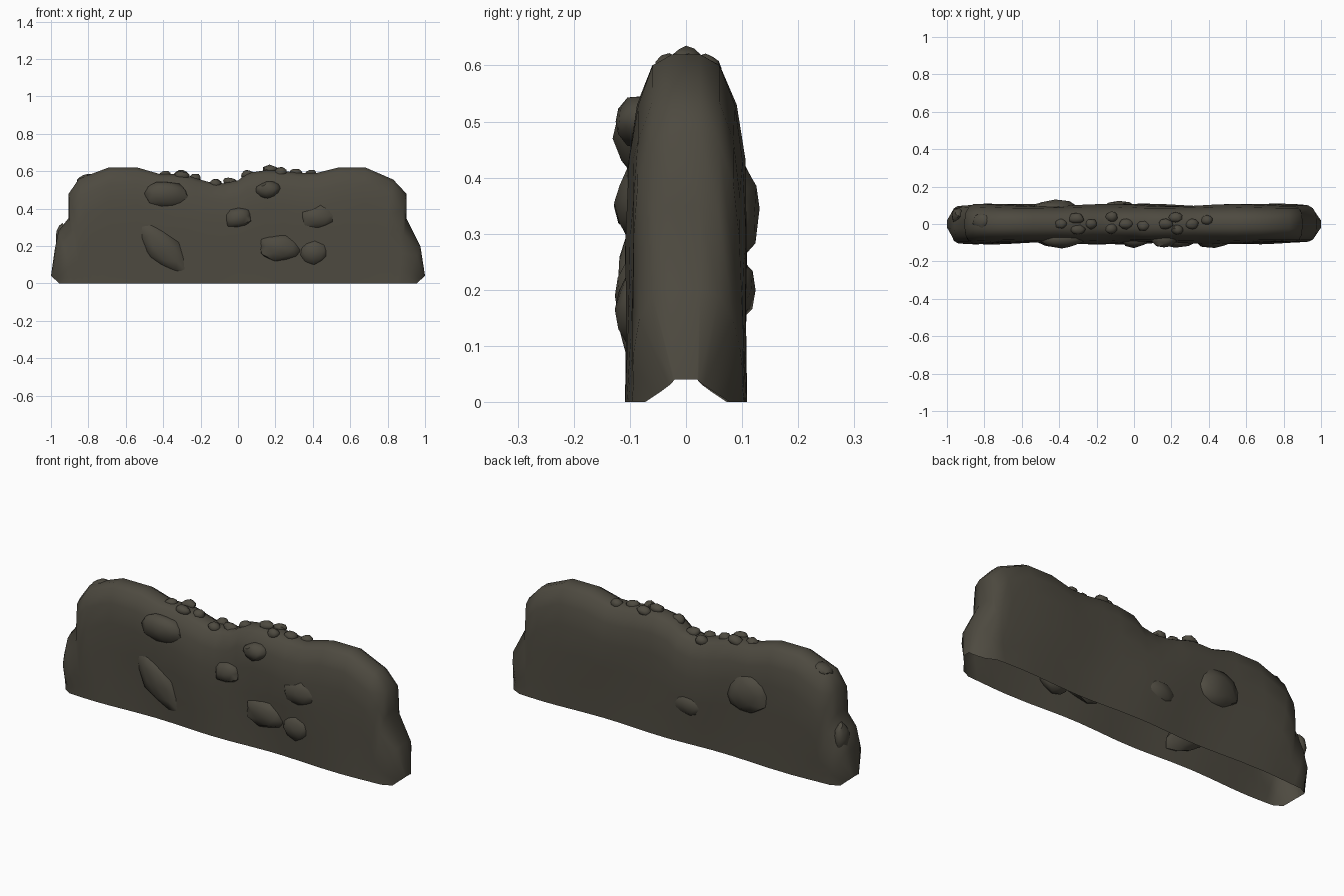
import bpy, bmesh, math, random
from mathutils import Matrix, Vector

if "Cube" in bpy.data.objects:
    bpy.data.objects.remove(bpy.data.objects["Cube"])

random.seed(4)
mat = bpy.data.materials.new("dark earth")
mat.diffuse_color = (0.075, 0.068, 0.051, 1)
mat.use_nodes = True
mat.node_tree.nodes["Principled BSDF"].inputs["Base Color"].default_value = mat.diffuse_color


def finish(bm, name, angle):
    bmesh.ops.recalc_face_normals(bm, faces=bm.faces)
    me = bpy.data.meshes.new(name)
    bm.to_mesh(me)
    bm.free()
    ob = bpy.data.objects.new(name, me)
    bpy.context.collection.objects.link(ob)
    me.materials.append(mat)
    bpy.ops.object.select_all(action='DESELECT')
    ob.select_set(True)
    bpy.context.view_layer.objects.active = ob
    bpy.ops.object.shade_smooth_by_angle(angle=math.radians(angle))
    return ob


# Wall: ridge silhouette (x, z), hollow and open underneath
ridge = [(-1, .04), (-.98, .18), (-.96, .28), (-.905, .35), (-.905, .48),
         (-.85, .56), (-.69, .62), (-.54, .62), (-.42, .585), (-.3, .585),
         (-.22, .56), (-.16, .543), (-.08, .535), (0, .55), (.05, .59),
         (.15, .605), (.25, .6), (.33, .59), (.42, .59), (.54, .62), (.68, .62),
         (.83, .555), (.9, .48), (.9, .35), (.975, .2), (1, .04)]
# Cross-section: inset below the ridge against half thickness, then down to the base
insets = [(0, .025), (.02, .06), (.09, .088), (.19, .1)]
bm = bmesh.new()
rows = []
n = len(ridge)
for i, (px, pz) in enumerate(ridge):
    p = Vector((px, 0, pz))
    base = Vector((-.955 + 1.91 * i / (n - 1), 0, 0))
    # base points sit under the ridge except at the ends
    if abs(px) < .7:
        base.x = px
    elif px < 0:
        base.x = -.955 + .255 * i / 6
    else:
        base.x = .955 - .255 * (n - 1 - i) / 5
    L = (base - p).length
    k = min(1, L / .35)
    ts = [(d * k / L, y) for d, y in insets]
    t0 = ts[-1][0]
    ts += [(t0 + (1 - t0) * f, y) for f, y in ((.33, .102), (.66, .1), (1, .102))]
    if i in (0, n - 1):
        ts = [(t, .02 + .06 * t) for t, y in ts]
    row = []
    for side in (-1, 1):
        seq = ts[::-1] if side < 0 else ts
        for t, y in seq:
            q = p.lerp(base, t)
            wave = .007 * math.sin(9 * q.x + 5 * q.z + side) * min(1, t * 3)
            row.append(bm.verts.new((q.x, side * y + wave, q.z)))
    rows.append(row)
for a, b in zip(rows, rows[1:]):
    for j in range(len(a) - 1):
        bm.faces.new((a[j], a[j + 1], b[j + 1], b[j]))
finish(bm, "wall", 60)


def stone(name, loc, size, tilt=0, rough=.1):
    bm = bmesh.new()
    bmesh.ops.create_icosphere(bm, subdivisions=2, radius=1)
    for v in bm.verts:
        v.co *= 1 + random.uniform(-rough, rough)
    m = (Matrix.Translation(loc) @ Matrix.Rotation(math.radians(tilt), 4, 'Y')
         @ Matrix.Diagonal((size[0] / 2, size[1] / 2, size[2] / 2, 1)))
    bmesh.ops.transform(bm, matrix=m, verts=bm.verts)
    finish(bm, name, 45)


# Stones set in the front face: x, z, width, height, tilt
for x, z, w, h, a in [(-.385, .47, .24, .15, 5), (-.395, .185, .35, .17, 45),
                      (0, .35, .16, .12, -10), (.16, .5, .13, .09, -8),
                      (.22, .19, .24, .15, 5), (.41, .165, .17, .14, -10),
                      (.43, .355, .21, .14, -5)]:
    stone("front_stone", (x, -.077, z), (w, .1, h), a)

# Stones set in the back face
stone("back_stone", (-.42, .08, .345), (.25, .1, .2), 10)
stone("back_stone", (-.08, .077, .2), (.18, .09, .14), 0)

# Stones at the left end
stone("end_stone", (-.94, .04, .24), (.07, .09, .15))
stone("end_stone", (-.82, .015, .56), (.09, .08, .04), -25)

# Pebbles along the worn ridge: x, y, z
for x, y, z in [(-.39, 0, .578), (-.31, .03, .58), (-.3, -.03, .575), (-.23, 0, .562),
                (-.12, .04, .533), (-.12, -.025, .533), (-.04, 0, .54), (.05, -.01, .58),
                (.17, 0, .608), (.22, .035, .595), (.23, -.03, .595), (.31, 0, .59),
                (.39, .02, .583)]:
    w = random.uniform(.06, .085)
    stone("ridge_pebble", (x, y, z), (w, .055, .05), random.uniform(-20, 20))
